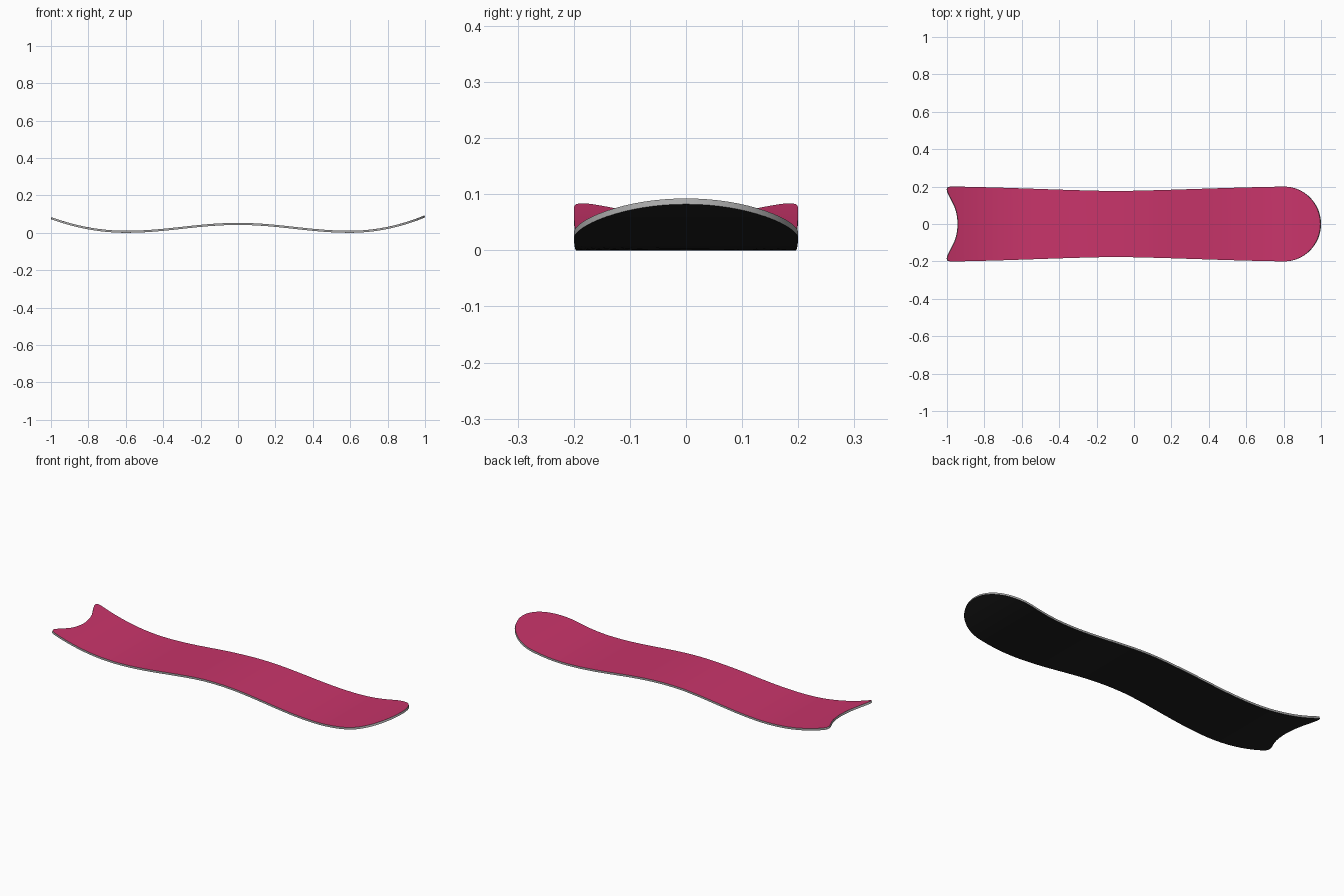
import bpy, bmesh
from math import pi, sin, cos, sqrt

if "Cube" in bpy.data.objects:
    bpy.data.objects.remove(bpy.data.objects["Cube"])

NX, NY, THICK = 72, 32, 0.011


def material(name, color):
    m = bpy.data.materials.new(name)
    m.diffuse_color = (*color, 1)
    m.use_nodes = True
    m.node_tree.nodes["Principled BSDF"].inputs["Base Color"].default_value = m.diffuse_color
    return m


def interp(points, v):
    # smoothstep-free linear lookup through a short profile
    for (a, fa), (b, fb) in zip(points, points[1:]):
        if v <= b:
            return fa + (fb - fa) * (v - a) / (b - a)
    return points[-1][1]


def half_width(x):
    # sidecut: narrow waist, full width at both ends
    if x > -0.1:
        k = min((x + 0.1) / 0.9, 1)
    else:
        k = min((-0.1 - x) / 0.85, 1)
    return 0.176 + 0.024 * (0.6 * k + 0.4 * sin(k * pi / 2) ** 2)


def height(x):
    # camber in the middle, upturned nose and tail
    if abs(x) < 0.6:
        return 0.021 * (1 + cos(pi * x / 0.6))
    return (0.52 if x > 0 else 0.46) * (abs(x) - 0.6) ** 2


def tail_x(t):
    # swallow-tail notch with rounded tips
    return interp([(0, -0.940), (0.15, -0.942), (0.3, -0.947), (0.45, -0.956),
                   (0.6, -0.970), (0.72, -0.983), (0.82, -0.993), (0.88, -0.997),
                   (0.94, -0.998), (0.98, -0.994), (1, -0.980)], abs(t))


# top surface of the board
bm = bmesh.new()
grid = []
for j in range(NY + 1):
    t = sin(pi * (j / NY - 0.5))
    x0, x1 = tail_x(t), 0.8 + 0.196 * sqrt(max(0, 1 - t * t))
    row = []
    for i in range(NX + 1):
        x = x0 + (x1 - x0) * i / NX
        row.append(bm.verts.new((x, t * half_width(x), height(x) + THICK)))
    grid.append(row)
for j in range(NY):
    for i in range(NX):
        bm.faces.new((grid[j][i], grid[j][i + 1], grid[j + 1][i + 1], grid[j + 1][i]))
mesh = bpy.data.meshes.new("snowboard")
bm.to_mesh(mesh)
bm.free()
board = bpy.data.objects.new("snowboard", mesh)
bpy.context.collection.objects.link(board)

# pink deck, black base, grey edge
mesh.materials.append(material("deck_pink", (0.58, 0.035, 0.145)))
mesh.materials.append(material("base_black", (0.013, 0.013, 0.013)))
mesh.materials.append(material("edge_grey", (0.4, 0.4, 0.4)))

# thickness below the deck
bpy.context.view_layer.objects.active = board
board.select_set(True)
mod = board.modifiers.new("thickness", 'SOLIDIFY')
mod.thickness = THICK
mod.offset = -1
mod.material_offset = 1
mod.material_offset_rim = 2
bpy.ops.object.modifier_apply(modifier=mod.name)
bpy.ops.object.shade_smooth_by_angle(angle=pi / 6)
